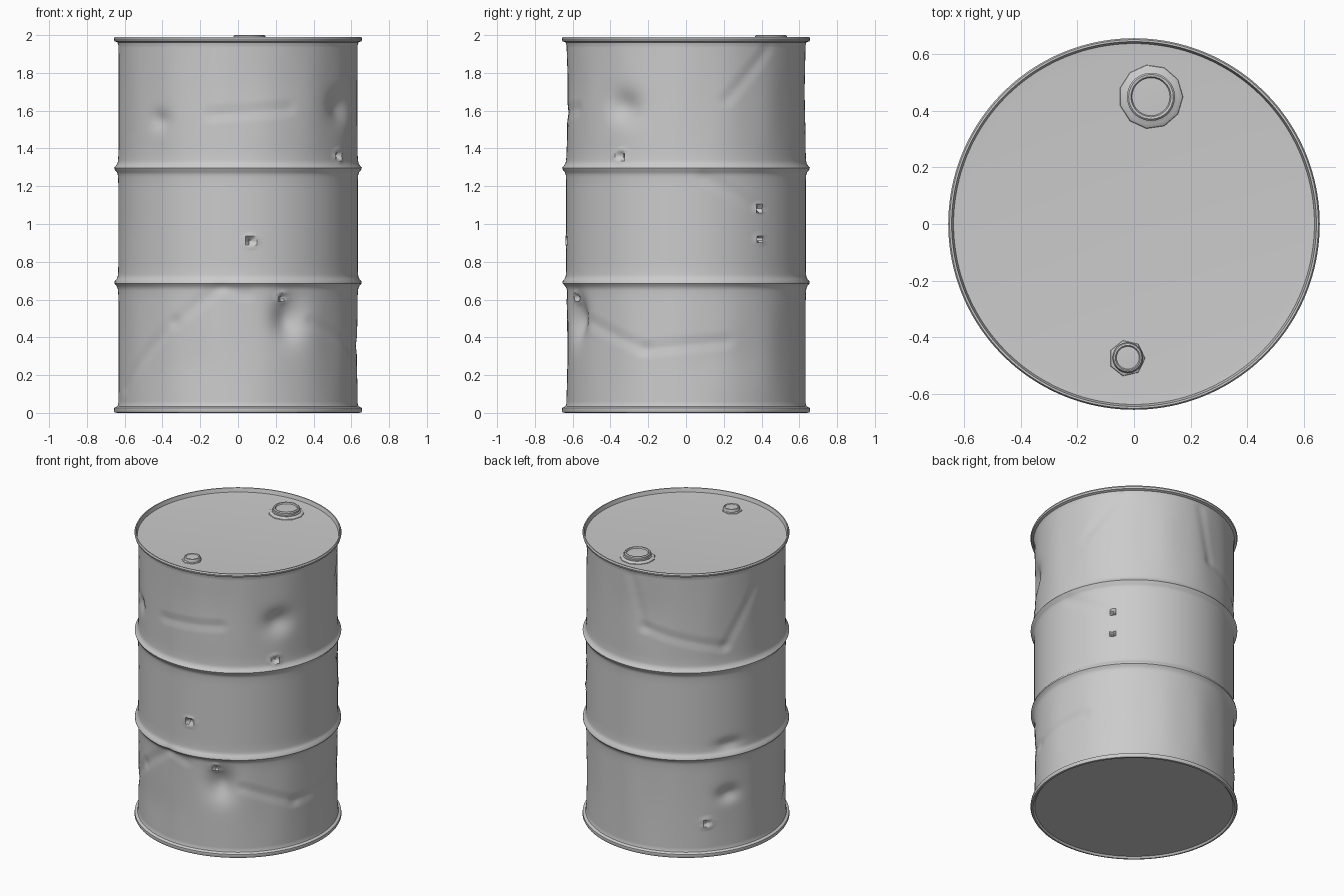
import bpy, bmesh
from math import sin, cos, pi, exp, radians, hypot

R = 0.634
# angle in degrees, height, half width, half height, depth
DENTS = [
    (-65, 0.50, 0.085, 0.11, 0.050), (-31, 1.62, 0.09, 0.08, 0.035),
    (-131, 1.55, 0.06, 0.05, 0.018), (150, 0.41, 0.07, 0.05, 0.025),
    (150, 0.76, 0.08, 0.04, 0.018), (-115, 0.25, 0.20, 0.15, 0.005),
    (-75, 1.75, 0.22, 0.16, 0.005), (100, 1.70, 0.20, 0.18, 0.007),
    (20, 0.30, 0.25, 0.12, 0.006), (-160, 1.0, 0.20, 0.20, 0.004),
]
# small punctures: angle, height, radius, depth
PUNCTURES = [(-84, 0.91, 0.022, 0.035), (38, 1.08, 0.018, 0.030),
             (38, 0.92, 0.018, 0.030), (-33, 1.36, 0.024, 0.025),
             (-68, 0.61, 0.020, 0.020), (137, 0.23, 0.024, 0.015)]
# shallow folds between two (angle, height) points
FOLDS = [((-160, 0.13), (-122, 0.48)), ((-122, 0.48), (-98, 0.67)),
         ((-98, 0.67), (-86, 0.63)), ((-103, 1.58), (-65, 1.61)),
         ((-52, 0.48), (-20, 0.34)), ((-20, 0.34), (20, 0.38)),
         ((20, 1.66), (42, 1.92)), ((9, 1.25), (38, 1.08)),
         ((100, 1.58), (148, 1.45)), ((100, 1.58), (92, 1.92)),
         ((148, 1.45), (168, 1.8))]


def arc(deg, deg0):
    """Surface distance between two angles."""
    return ((deg - deg0 + 180) % 360 - 180) * pi / 180 * R


def wear(deg, z):
    """Radial change of the wall from dents, punctures and folds."""
    d = 0.0
    for a, h, w, t, depth in DENTS:
        q = (arc(deg, a) / w) ** 2 + ((z - h) / t) ** 2
        if q < 6:
            d -= depth * exp(-q)
    for a, h, r, depth in PUNCTURES:
        q = hypot(arc(deg, a), z - h) / r
        if q < 3:
            d += 0.008 * exp(-((q - 1.3) / 0.4) ** 2) - depth * exp(-(q * 1.3) ** 2)
    for (a, h), (b, k) in FOLDS:
        px, pz, vx, vz = arc(deg, a), z - h, arc(b, a), k - h
        t = max(0, min(1, (px * vx + pz * vz) / (vx * vx + vz * vz)))
        s = hypot(px - t * vx, pz - t * vz)
        d -= 0.006 * max(0, 1 - s / 0.05)
    # vertical ripples in the outer bands
    band = max(0, sin((z - 0.03) / 0.65 * pi)) if z < 0.68 else max(0, sin((z - 1.3) / 0.68 * pi)) if z > 1.3 else 0
    a = radians(deg)
    return d - 0.003 * band * (1 + sin(11 * a) * sin(4 * a + 1))


def lathe(name, profile, n, center=(0, 0), deform=None, angle=35):
    """Revolve a (radius, z) profile; radius 0 becomes a pole."""
    bm = bmesh.new()
    rows = []
    for r, z in profile:
        if r == 0:
            rows.append([bm.verts.new((center[0], center[1], z))] * n)
            continue
        row = []
        for i in range(n):
            a = 2 * pi * i / n
            rr = r + (deform(360 * i / n, z) if deform else 0)
            row.append(bm.verts.new((center[0] + rr * cos(a), center[1] + rr * sin(a), z)))
        rows.append(row)
    for lo, hi in zip(rows, rows[1:]):
        for i in range(n):
            j = (i + 1) % n
            bm.faces.new(list(dict.fromkeys((lo[i], lo[j], hi[j], hi[i]))))
    bmesh.ops.recalc_face_normals(bm, faces=bm.faces)
    me = bpy.data.meshes.new(name)
    bm.to_mesh(me)
    bm.free()
    ob = bpy.data.objects.new(name, me)
    bpy.context.collection.objects.link(ob)
    bpy.ops.object.select_all(action='DESELECT')
    ob.select_set(True)
    bpy.context.view_layer.objects.active = ob
    bpy.ops.object.shade_smooth_by_angle(angle=radians(angle))
    return ob


def wall_radius(z):
    """Straight wall with two rolling hoops."""
    r = R
    for h in (0.69, 1.295):
        r += 0.018 * exp(-((z - h) / 0.017) ** 2) + 0.004 * exp(-((z - h) / 0.05) ** 2)
    return r


# drum: recessed base, lower rim, worn wall, upper rim and recessed lid
steps = 158
wall = [(wall_radius(z), z) for z in (0.05 + 1.895 * i / steps for i in range(steps + 1))]
base = [(0, 0.008), (0.63, 0.012), (0.640, 0.0), (0.652, 0.002), (0.657, 0.012), (0.655, 0.027), (0.638, 0.035)]
lid = [(0.638, 1.962), (0.654, 1.968), (0.657, 1.98), (0.652, 1.99), (0.645, 1.99),
       (0.638, 1.963), (0.60, 1.96), (0, 1.958)]


def wall_wear(deg, z):
    return wear(deg, z) if 0.04 < z < 1.95 else 0


lathe("drum", base + wall + lid, 200, deform=wall_wear)

# large bung: flange, collar, rolled edge and sunken cap
lathe("large_bung_flange", [(0.115, 1.955), (0.112, 1.964), (0.095, 1.974), (0, 1.974)], 11, (0.06, 0.45))
lathe("large_bung", [(0.092, 1.965), (0.092, 1.978), (0.085, 1.981), (0.085, 1.994), (0.079, 2.0),
                     (0.071, 1.999), (0.067, 1.991), (0, 1.993)], 28, (0.06, 0.45))

# small bung
lathe("small_bung_flange", [(0.066, 1.955), (0.063, 1.964), (0.052, 1.97), (0, 1.97)], 7, (-0.025, -0.475))
lathe("small_bung", [(0.054, 1.962), (0.054, 1.975), (0.050, 1.985), (0.044, 1.988),
                     (0.040, 1.982), (0, 1.984)], 24, (-0.022, -0.473))
